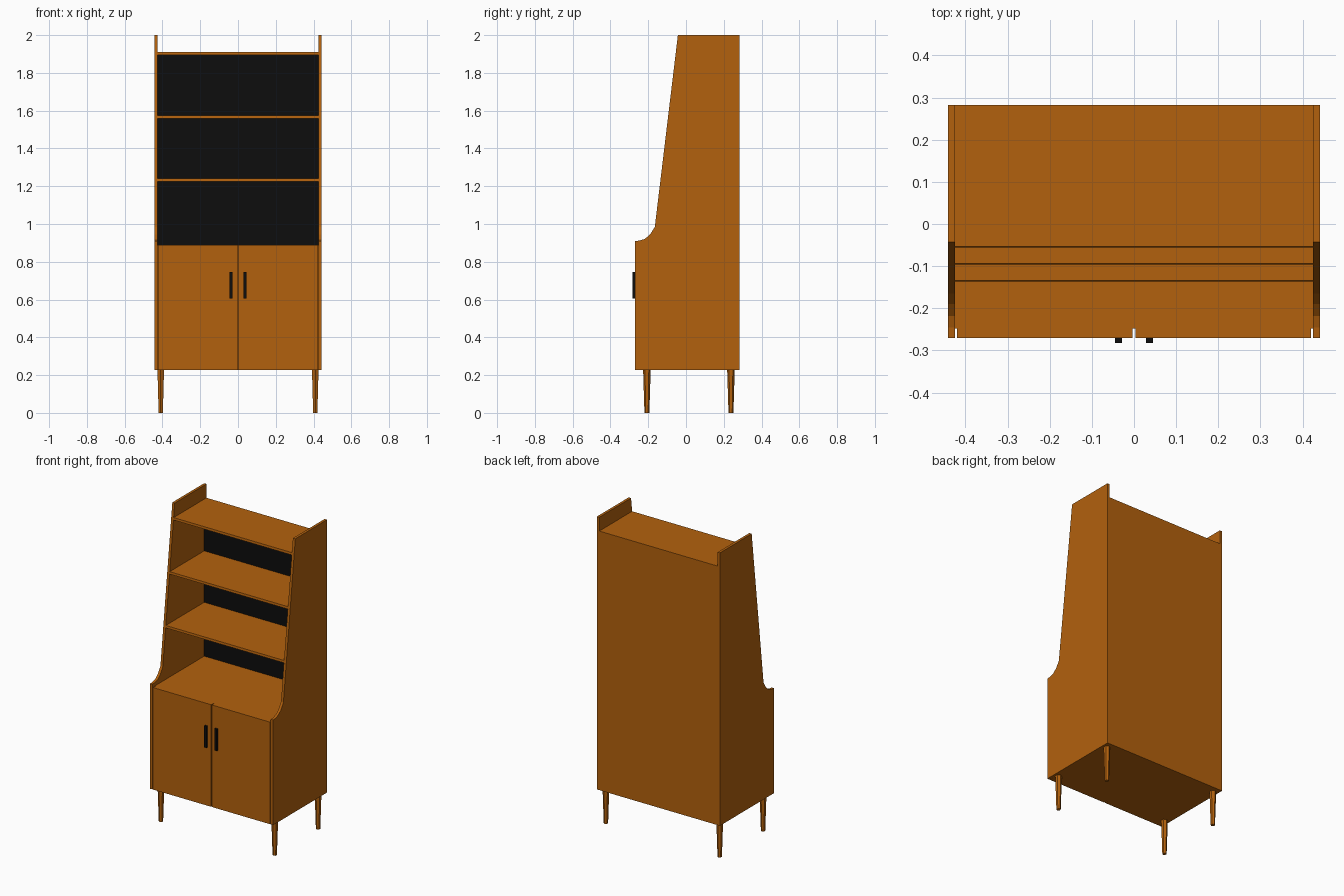
import bpy, bmesh
from mathutils import Matrix, Vector

if "Cube" in bpy.data.objects:
    bpy.data.objects.remove(bpy.data.objects["Cube"], do_unlink=True)


def material(name, rgb):
    mat = bpy.data.materials.new(name)
    mat.use_nodes = True
    mat.diffuse_color = (*rgb, 1)
    mat.node_tree.nodes["Principled BSDF"].inputs["Base Color"].default_value = (*rgb, 1)
    return mat


WOOD = material("warm_wood", (0.45, 0.12, 0.004))
BLACK = material("matte_black", (0.004, 0.004, 0.004))


def finish(name, bm, mat):
    bmesh.ops.recalc_face_normals(bm, faces=bm.faces)
    mesh = bpy.data.meshes.new(name)
    bm.to_mesh(mesh)
    bm.free()
    mesh.materials.append(mat)
    obj = bpy.data.objects.new(name, mesh)
    bpy.context.collection.objects.link(obj)
    return obj


def prism(name, profile, x0, x1, mat=WOOD):
    """Extrude a (y, z) outline along x."""
    bm = bmesh.new()
    face = bm.faces.new([bm.verts.new((x0, y, z)) for y, z in profile])
    out = bmesh.ops.extrude_face_region(bm, geom=[face])
    moved = [v for v in out["geom"] if isinstance(v, bmesh.types.BMVert)]
    bmesh.ops.translate(bm, verts=moved, vec=Vector((x1 - x0, 0, 0)))
    return finish(name, bm, mat)


def box(name, x, y, z, mat=WOOD):
    outline = [(y[0], z[0]), (y[1], z[0]), (y[1], z[1]), (y[0], z[1])]
    return prism(name, outline, x[0], x[1], mat)


INNER, OUTER = 0.425, 0.442
BACK, FRONT = 0.283, -0.271
BASE, COUNTER, TOP = 0.227, 0.89, 2.0
SLOPE_LOW, SLOPE_TOP = (-0.165, 0.985), (-0.043, TOP)


def slope_y(z):
    """Front edge of the sloping upper sides at height z."""
    t = (z - SLOPE_LOW[1]) / (TOP - SLOPE_LOW[1])
    return SLOPE_LOW[0] + t * (SLOPE_TOP[0] - SLOPE_LOW[0])


# Side panels, with a scooped step up to the sloping shelf sides
side = [(BACK, BASE), (FRONT, BASE), (FRONT, 0.91), (-0.246, 0.912),
        (-0.218, 0.921), (-0.19, 0.945), SLOPE_LOW, SLOPE_TOP, (BACK, TOP)]
prism("left_side_panel", side, INNER, OUTER)
prism("right_side_panel", side, -OUTER, -INNER)

# Cabinet body, back panel and dark lining of the shelves
box("cabinet_body", (-INNER, INNER), (-0.248, BACK), (BASE, COUNTER))
box("back_panel", (-INNER, INNER), (0.265, BACK), (COUNTER, 1.895))
box("back_lining", (-INNER, INNER), (0.26, 0.265), (COUNTER, 1.895), BLACK)

# Shelves, their front edges following the slope
for name, z, back in (("lower_shelf", 1.225, 0.26), ("middle_shelf", 1.559, 0.26),
                      ("top_shelf", 1.895, BACK)):
    top = z + 0.015
    prism(name, [(back, z), (slope_y(z), z), (slope_y(top), top), (back, top)],
          -INNER, INNER)

# Doors, handles and six-sided tapered legs
for label, s in (("left", 1), ("right", -1)):
    box(label + "_door", (s * 0.003, s * 0.42), (FRONT, -0.248), (BASE, COUNTER))
    box(label + "_handle", (s * 0.028, s * 0.045), (-0.283, FRONT), (0.606, 0.747), BLACK)
    for end, y in (("front", -0.207), ("back", 0.238)):
        bm = bmesh.new()
        bmesh.ops.create_cone(bm, cap_ends=True, segments=6, radius1=0.013,
                              radius2=0.02, depth=BASE,
                              matrix=Matrix.Rotation(1.5708, 4, "Z"))
        # Turn the leg so that a corner faces the front
        if max(v.co.x for v in bm.verts) > max(v.co.y for v in bm.verts):
            bmesh.ops.rotate(bm, verts=bm.verts, matrix=Matrix.Rotation(1.5708, 3, "Z"))
        leg = finish(f"{end}_{label}_leg", bm, WOOD)
        leg.location = (s * 0.409, y, BASE / 2)
